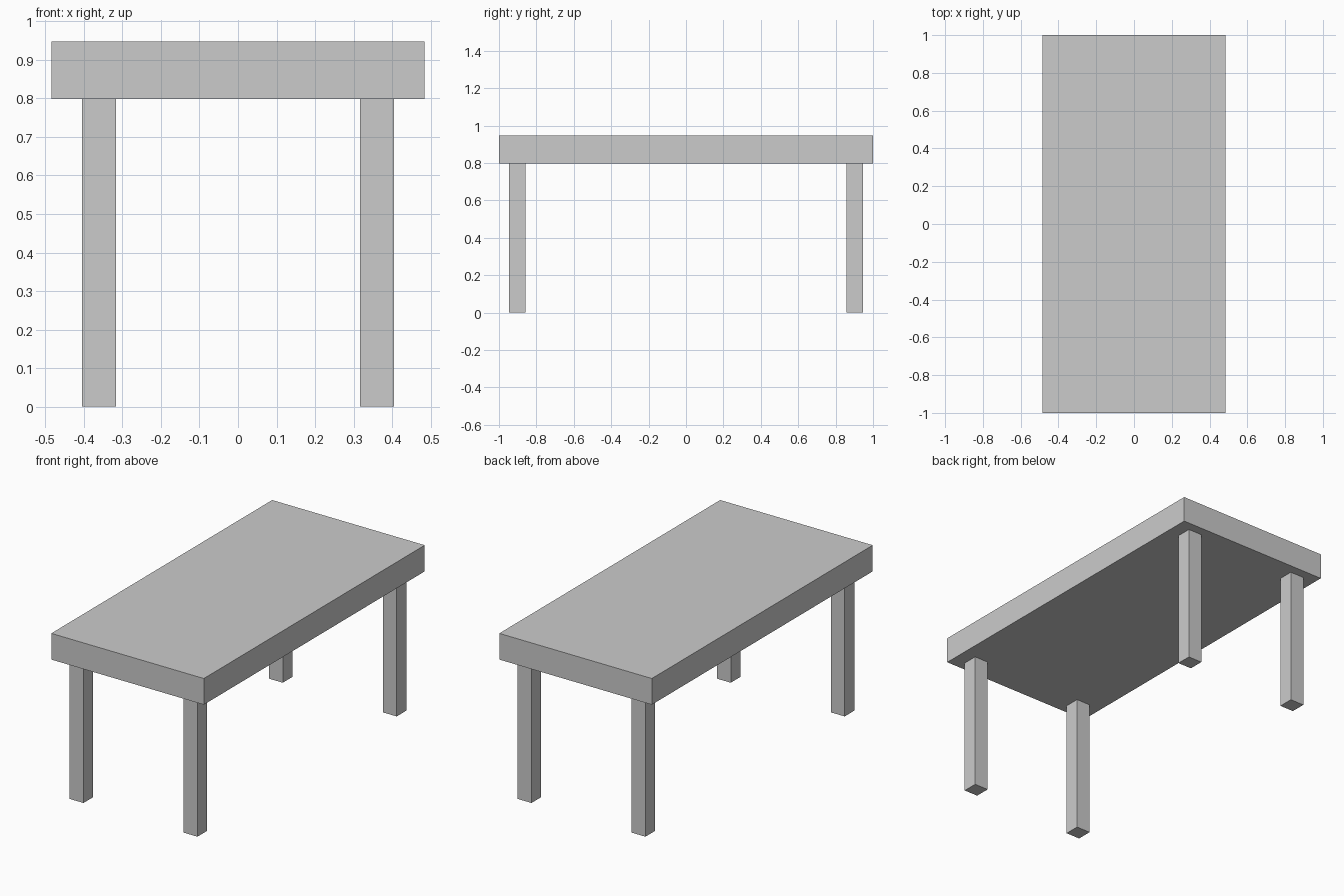
import bpy

if "Cube" in bpy.data.objects:
    bpy.data.objects.remove(bpy.data.objects["Cube"])


def box(name, center, size):
    """Axis-aligned box with its dimensions baked into the mesh."""
    bpy.ops.mesh.primitive_cube_add(size=1, location=center)
    obj = bpy.context.object
    obj.name = name
    obj.scale = size
    bpy.ops.object.transform_apply(location=False, rotation=False, scale=True)
    return obj


TOP_Z, UNDERSIDE_Z = 0.948, 0.798
LEG = 0.088

# Thick slab top
box("table_top", (0, 0, (TOP_Z + UNDERSIDE_Z) / 2),
    (0.967, 2.0, TOP_Z - UNDERSIDE_Z))

# Four square legs, inset from the corners
for y_name, sy in (("front", -1), ("back", 1)):
    for x_name, sx in (("left", -1), ("right", 1)):
        box(f"{y_name}_{x_name}_leg",
            (sx * 0.361, sy * 0.902, UNDERSIDE_Z / 2),
            (LEG, LEG, UNDERSIDE_Z))
